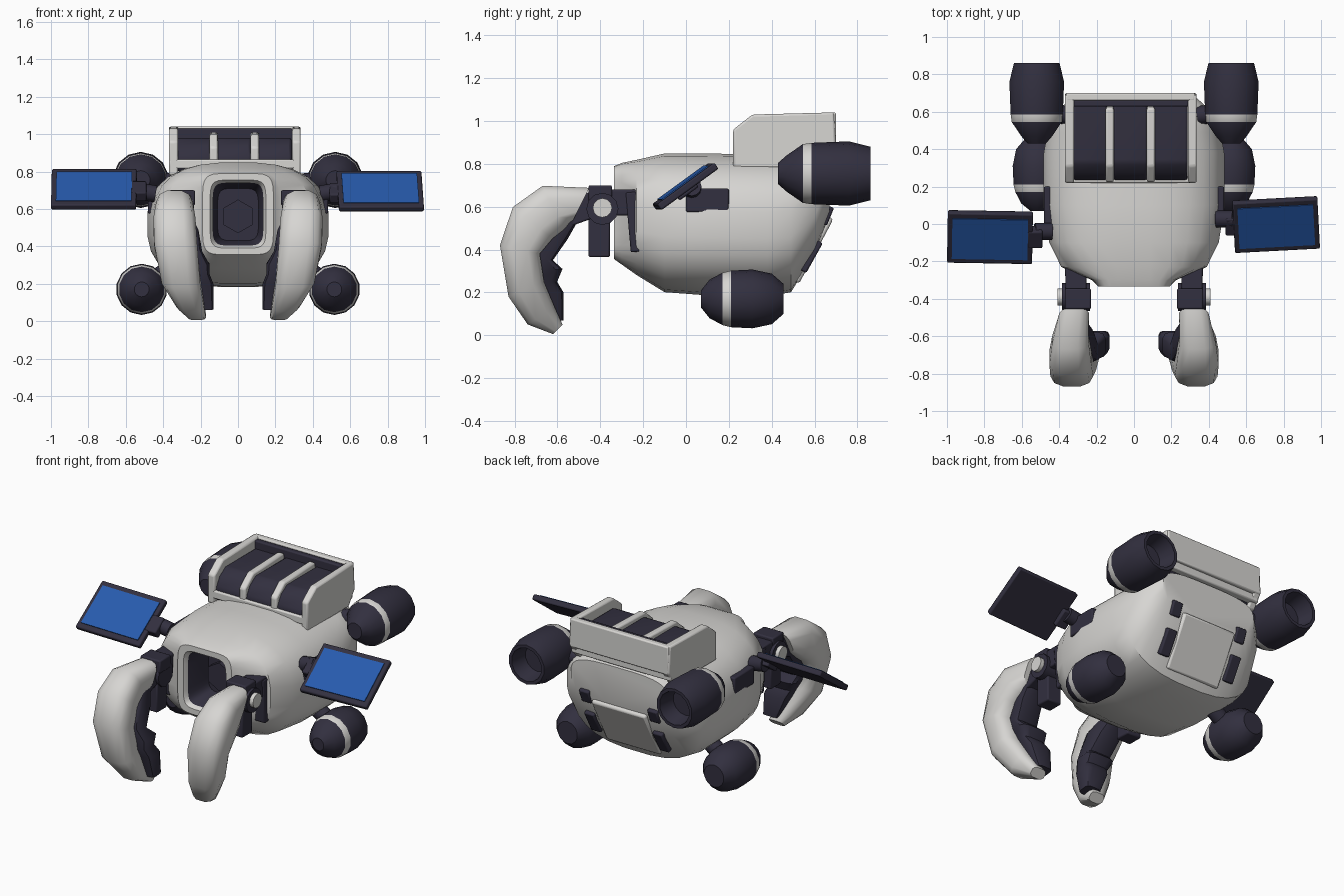
import bpy, bmesh, math
from mathutils import Vector, Matrix

if "Cube" in bpy.data.objects:
    bpy.data.objects.remove(bpy.data.objects["Cube"])

def material(name, rgb):
    m = bpy.data.materials.new(name)
    m.diffuse_color = (*rgb, 1)
    m.use_nodes = True
    m.node_tree.nodes["Principled BSDF"].inputs["Base Color"].default_value = m.diffuse_color
    return m

WHITE, DARK, BLUE = 0, 1, 2
MATS = [material("warm_white", (0.68, 0.67, 0.65)),
        material("dark_slate", (0.032, 0.029, 0.05)),
        material("panel_blue", (0.02, 0.105, 0.42))]

def finish(name, bm, angle=35, bevel=0):
    bmesh.ops.recalc_face_normals(bm, faces=bm.faces)
    me = bpy.data.meshes.new(name)
    bm.to_mesh(me)
    bm.free()
    for m in MATS:
        me.materials.append(m)
    ob = bpy.data.objects.new(name, me)
    bpy.context.collection.objects.link(ob)
    bpy.ops.object.select_all(action='DESELECT')
    ob.select_set(True)
    bpy.context.view_layer.objects.active = ob
    bpy.ops.object.shade_smooth_by_angle(angle=math.radians(angle))
    if bevel:
        b = ob.modifiers.new("bevel", 'BEVEL')
        b.width, b.segments = bevel, 2
    return ob

def loft(name, rings, mats, angle=35):
    """Skin closed rings; mats gives one material per band."""
    bm = bmesh.new()
    vs = [[bm.verts.new(p) for p in r] for r in rings]
    n = len(vs[0])
    for a, b, m in zip(vs, vs[1:], mats):
        for i in range(n):
            j = (i + 1) % n
            bm.faces.new((a[i], a[j], b[j], b[i])).material_index = m
    bm.faces.new(vs[0]).material_index = mats[0]
    bm.faces.new(vs[-1]).material_index = mats[-1]
    return finish(name, bm, angle)

def oval(c, u, v, n=2.0, sides=20):
    """Superellipse ring around c with half axes u and v."""
    pts = []
    for i in range(sides):
        t = 2 * math.pi * (i + 0.5) / sides
        co, si = math.cos(t), math.sin(t)
        pts.append(Vector(c) + Vector(u) * math.copysign(abs(co) ** (2 / n), co)
                   + Vector(v) * math.copysign(abs(si) ** (2 / n), si))
    return pts

def box(name, c, size, mat, rx=0, rz=0, bevel=0.008):
    bm = bmesh.new()
    M = (Matrix.Translation(c) @ Matrix.Rotation(math.radians(rz), 4, 'Z')
         @ Matrix.Rotation(math.radians(rx), 4, 'X') @ Matrix.Diagonal((*size, 1)))
    bmesh.ops.create_cube(bm, size=1, matrix=M)
    for f in bm.faces:
        f.material_index = mat
    return finish(name, bm, 35, bevel)

def rod(name, a, b, r, mat, sides=12):
    a, b = Vector(a), Vector(b)
    bm = bmesh.new()
    M = Matrix.Translation((a + b) / 2) @ (b - a).to_track_quat('Z', 'Y').to_matrix().to_4x4()
    bmesh.ops.create_cone(bm, cap_ends=True, segments=sides, radius1=r, radius2=r,
                          depth=(b - a).length, matrix=M)
    for f in bm.faces:
        f.material_index = mat
    return finish(name, bm)

def slab(name, x0, x1, profile, mat, bevel=0.01):
    """Side profile (y, z) extruded from x0 to x1."""
    bm = bmesh.new()
    a, b = ([bm.verts.new((x, y, z)) for y, z in profile] for x in (x0, x1))
    n = len(profile)
    for i in range(n):
        bm.faces.new((a[i], a[(i + 1) % n], b[(i + 1) % n], b[i]))
    bm.faces.new(a)
    bm.faces.new(b)
    for f in bm.faces:
        f.material_index = mat
    return finish(name, bm, 35, bevel)

# Hull, running from the dark front cavity outwards and back to the tail
# y, half width, bottom, top, squareness, band material
hull = [(-0.14, 0.11, 0.43, 0.71, 5, DARK), (-0.31, 0.135, 0.405, 0.74, 6, WHITE),
        (-0.335, 0.15, 0.39, 0.755, 6, WHITE), (-0.335, 0.19, 0.355, 0.79, 6, WHITE),
        (-0.30, 0.225, 0.33, 0.805, 4.5, WHITE), (-0.23, 0.39, 0.28, 0.82, 3, WHITE),
        (-0.10, 0.455, 0.20, 0.85, 2.7, WHITE), (0.10, 0.487, 0.185, 0.85, 2.6, WHITE),
        (0.38, 0.485, 0.18, 0.845, 2.6, WHITE), (0.49, 0.465, 0.20, 0.84, 2.7, WHITE),
        (0.60, 0.42, 0.38, 0.83, 3, WHITE), (0.67, 0.34, 0.56, 0.80, 3.5, WHITE)]
loft("hull", [oval((0, y, (b + t) / 2), (w, 0, 0), (0, 0, (t - b) / 2), n, 28)
              for y, w, b, t, n, m in hull], [h[5] for h in hull[:-1]])
rod("cavity_lens", (0, -0.13, 0.56), (0, -0.19, 0.56), 0.09, DARK, 6)

# Cargo rack: white walls and dividers around three dark canisters
wall = [(0.22, 0.78), (0.22, 0.96), (0.31, 1.03), (0.69, 1.04), (0.70, 0.87), (0.64, 0.78)]
low = [(0.225, 0.78), (0.225, 0.93), (0.31, 1.0), (0.62, 1.01), (0.65, 0.8)]
can = [(0.235, 0.80), (0.235, 0.88), (0.27, 0.94), (0.33, 0.98), (0.64, 0.98), (0.64, 0.80)]
for x0, x1 in ((-0.37, -0.32), (0.29, 0.335)):
    slab("rack_side", x0, x1, wall, WHITE)
for x in (-0.13, 0.09):
    slab("rack_divider", x - 0.022, x + 0.022, low, WHITE)
for x in (-0.235, -0.02, 0.195):
    slab("canister", x - 0.092, x + 0.092, can, DARK, 0.015)
box("rack_back", (-0.018, 0.68, 0.95), (0.69, 0.04, 0.18), WHITE)
box("rack_back_lining", (-0.018, 0.645, 0.94), (0.62, 0.035, 0.18), DARK)
box("rack_floor", (-0.018, 0.45, 0.84), (0.70, 0.46, 0.05), WHITE)

# Solar panels with slightly different placing on each side
for s, c, yaw in ((1, (0.76, -0.003, 0.695), 3), (-1, (-0.77, -0.07, 0.705), -1)):
    box("panel_frame", c, (0.455, 0.33, 0.035), DARK, 36, yaw)
    R = Matrix.Rotation(math.radians(yaw), 3, 'Z') @ Matrix.Rotation(math.radians(36), 3, 'X')
    face = Vector(c) + R @ Vector((0, 0, 0.019))
    box("solar_face", face, (0.405, 0.265, 0.008), BLUE, 36, yaw, 0)
    rod("panel_joint", (s * 0.44, c[1] + 0.03, 0.68), (s * 0.53, c[1] + 0.03, 0.695), 0.045, DARK)
    box("panel_hinge", (s * 0.53, c[1], c[2] - 0.01), (0.08, 0.11, 0.06), DARK, 36)

# Thruster profiles: y, radius, band material
REAR = [(0.43, 0.05, DARK), (0.47, 0.085, DARK), (0.545, 0.137, WHITE), (0.585, 0.143, DARK),
        (0.76, 0.15, DARK), (0.86, 0.125, DARK), (0.86, 0.105, DARK), (0.75, 0.085, DARK)]
LOWER = [(0.07, 0.04, DARK), (0.11, 0.09, DARK), (0.17, 0.122, WHITE), (0.21, 0.132, DARK),
         (0.31, 0.137, DARK), (0.40, 0.118, DARK), (0.455, 0.07, DARK)]

# Claw shell and inner finger: outer (y, z), inner (y, z), x range
SHELL = [(-0.45, 0.69, -0.53, 0.53, 0.24, 0.40), (-0.67, 0.70, -0.57, 0.49, 0.24, 0.44),
         (-0.81, 0.60, -0.62, 0.45, 0.225, 0.455), (-0.87, 0.42, -0.68, 0.38, 0.215, 0.45),
         (-0.83, 0.18, -0.66, 0.25, 0.20, 0.41), (-0.74, 0.05, -0.61, 0.13, 0.18, 0.33),
         (-0.62, 0.005, -0.575, 0.05, 0.17, 0.27)]
FINGER = [(-0.62, 0.58, -0.50, 0.54, 0.25, 0.37), (-0.70, 0.50, -0.55, 0.45, 0.21, 0.38),
          (-0.74, 0.38, -0.62, 0.35, 0.19, 0.36), (-0.72, 0.30, -0.575, 0.31, 0.15, 0.35),
          (-0.72, 0.25, -0.60, 0.25, 0.15, 0.32), (-0.70, 0.20, -0.57, 0.20, 0.13, 0.30),
          (-0.66, 0.06, -0.57, 0.07, 0.13, 0.24)]

def arm(name, rows, s, mat, n, sides):
    rings = [oval((s * (a + b) / 2, (oy + iy) / 2, (oz + iz) / 2), ((b - a) / 2, 0, 0),
                  (0, (oy - iy) / 2, (oz - iz) / 2), n, sides)
             for oy, oz, iy, iz, a, b in rows]
    loft(name, rings, [mat] * (len(rows) - 1), 40)

for s in (1, -1):
    # Thrusters and their struts
    for name, prof, x, z in (("rear_thruster", REAR, 0.52, 0.755), ("lower_thruster", LOWER, 0.515, 0.17)):
        loft(name, [oval((s * x, y, z), (r, 0, 0), (0, 0, r), 2, 14) for y, r, m in prof],
             [p[2] for p in prof[:-1]])
    rod("rear_strut", (s * 0.34, 0.58, 0.74), (s * 0.5, 0.6, 0.75), 0.05, DARK)
    rod("lower_strut", (s * 0.3, 0.28, 0.32), (s * 0.48, 0.28, 0.2), 0.05, DARK)
    # Side recess plate behind the panel joint
    box("side_plate", (s * 0.45, 0.10, 0.63), (0.065, 0.20, 0.11), DARK)
    # Claw arm
    arm("claw_shell", SHELL, s, WHITE, 3, 12)
    arm("claw_finger", FINGER, s, DARK, 4, 12)
    # Shoulder linkage
    box("shoulder_plate", (s * 0.30, -0.235, 0.53), (0.14, 0.07, 0.28), DARK, 5)
    box("shoulder_link", (s * 0.31, -0.32, 0.62), (0.11, 0.22, 0.12), DARK)
    box("shoulder_bracket", (s * 0.30, -0.40, 0.66), (0.14, 0.11, 0.08), DARK)
    rod("elbow_joint", (s * 0.235, -0.39, 0.59), (s * 0.385, -0.39, 0.59), 0.075, DARK)
    rod("elbow_cap", (s * 0.38, -0.39, 0.595), (s * 0.41, -0.39, 0.595), 0.045, WHITE)
    box("elbow_piston", (s * 0.30, -0.405, 0.46), (0.10, 0.10, 0.19), DARK)
    box("wrist_link", (s * 0.31, -0.49, 0.59), (0.11, 0.14, 0.12), DARK, 20)
    # Tail hinges
    box("tail_hinge_strip", (s * 0.24, 0.582, 0.37), (0.07, 0.04, 0.16), DARK, -29)
    box("tail_hinge_upper", (s * 0.24, 0.655, 0.56), (0.07, 0.04, 0.09), DARK, -22)

# Tail hatch between the hinges
box("tail_hatch", (0, 0.592, 0.40), (0.38, 0.035, 0.34), WHITE, -28, 0, 0.012)
